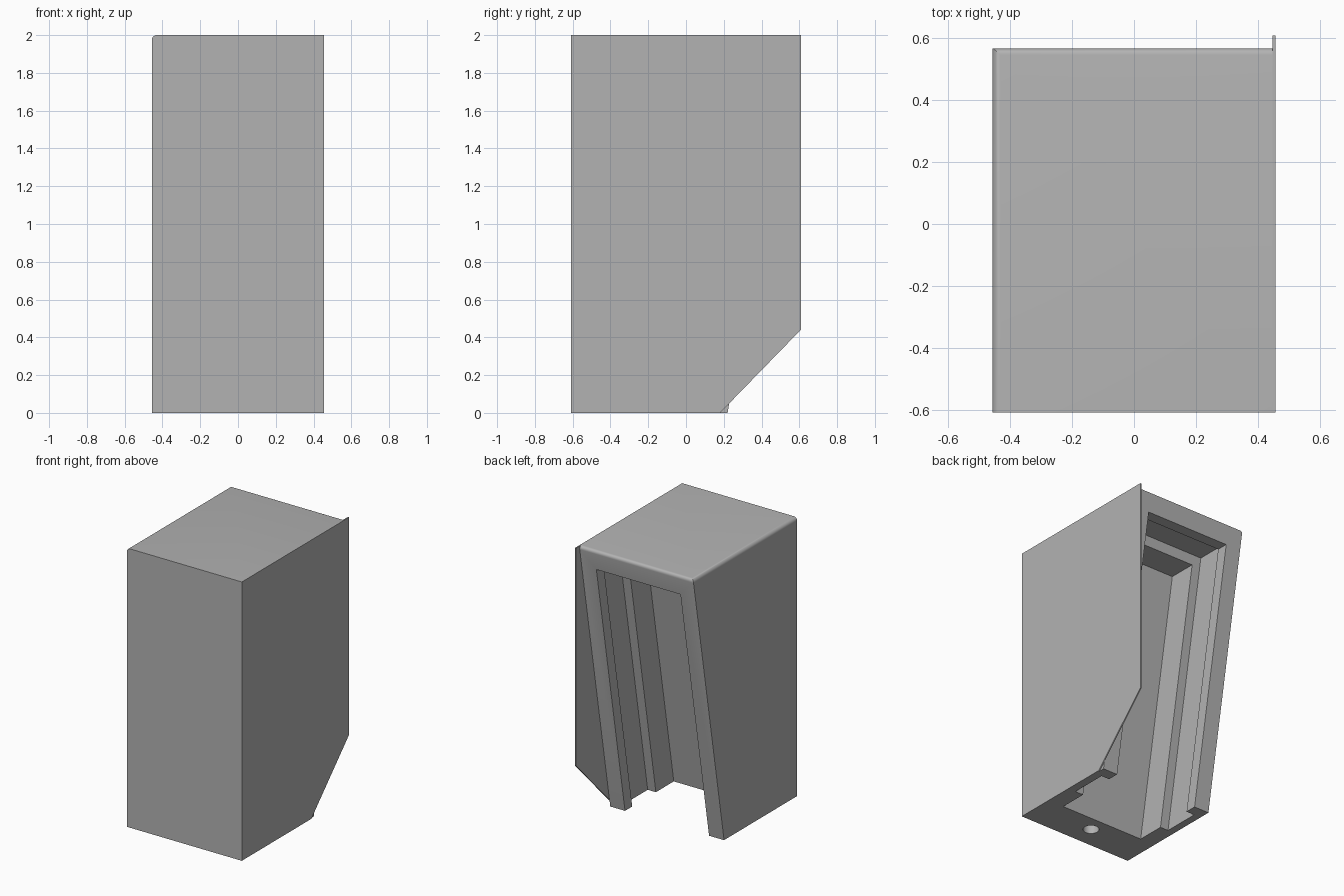
import bpy
import bmesh

if "Cube" in bpy.data.objects:
    bpy.data.objects.remove(bpy.data.objects["Cube"], do_unlink=True)

SLOPE = 0.175          # lean of the back and the cavity
HEIGHT = 2.0
X_MIN, X_BODY, X_MAX = -0.456, 0.447, 0.456

grey = bpy.data.materials.new("plain grey")
grey.use_nodes = True
colour = (0.45, 0.45, 0.45, 1)
grey.diffuse_color = colour
grey.node_tree.nodes["Principled BSDF"].inputs["Base Color"].default_value = colour


def add_object(name, bm):
    bmesh.ops.recalc_face_normals(bm, faces=bm.faces)
    mesh = bpy.data.meshes.new(name)
    bm.to_mesh(mesh)
    bm.free()
    mesh.materials.append(grey)
    obj = bpy.data.objects.new(name, mesh)
    bpy.context.collection.objects.link(obj)
    return obj


def side_profile(points, x0, x1):
    """Extrude a (y, z) outline along x."""
    bm = bmesh.new()
    face = bm.faces.new([bm.verts.new((x0, y, z)) for y, z in points])
    result = bmesh.ops.extrude_face_region(bm, geom=[face])
    verts = [v for v in result["geom"] if isinstance(v, bmesh.types.BMVert)]
    bmesh.ops.translate(bm, verts=verts, vec=(x1 - x0, 0, 0))
    return bm


def leaning(y0, y1, z0, z1):
    """Outline that leans with the back."""
    return [(y + SLOPE * z, z) for y, z in ((y0, z0), (y1, z0), (y1, z1), (y0, z1))]


# Main block, vertical at the front and leaning at the back
back_top = 0.22 + SLOPE * HEIGHT
bm = side_profile([(-0.608, 0), (0.22, 0), (back_top, HEIGHT), (-0.608, HEIGHT)],
                  X_MIN, X_BODY)


def on_top_rim(edge):
    a, b = (v.co for v in edge.verts)
    on_top = min(a.z, b.z) > HEIGHT - 0.001
    return on_top and (max(a.x, b.x) < X_MIN + 0.001 or min(a.y, b.y) > back_top - 0.001)


# Rounded top edges at the side and back
bmesh.ops.bevel(bm, geom=[e for e in bm.edges if on_top_rim(e)], offset=0.025,
                segments=5, profile=0.5, affect='EDGES')
body = add_object("housing_body", bm)

# Cutters: open cavity, wider panel groove, round socket underneath
cutters = [
    add_object("cavity_cutter", side_profile(leaning(-0.333, 0.5, -0.1, 1.855), -0.337, 0.33)),
    add_object("groove_cutter", side_profile(leaning(-0.13, 0.138, -0.12, 1.925), -0.402, 0.395)),
]
bm = bmesh.new()
bmesh.ops.create_cone(bm, cap_ends=True, segments=32, radius1=0.053, radius2=0.053, depth=0.6)
bmesh.ops.translate(bm, verts=bm.verts, vec=(-0.005, -0.447, 0))
cutters.append(add_object("socket_cutter", bm))

for cutter in cutters:
    cutter.hide_render = True
    mod = body.modifiers.new(cutter.name, 'BOOLEAN')
    mod.operation = 'DIFFERENCE'
    mod.solver = 'EXACT'
    mod.object = cutter

# Bake the cuts and drop the cutters
depsgraph = bpy.context.evaluated_depsgraph_get()
baked = bpy.data.meshes.new_from_object(body.evaluated_get(depsgraph))
body.modifiers.clear()
body.data = baked
for cutter in cutters:
    bpy.data.objects.remove(cutter, do_unlink=True)

# Thin side plate with a clipped lower back corner
add_object("side_plate", side_profile(
    [(-0.608, 0), (0.18, 0), (0.608, 0.44), (0.608, HEIGHT), (-0.608, HEIGHT)],
    X_BODY, X_MAX))

# Smooth the rounded edges only
bpy.ops.object.select_all(action='DESELECT')
body.select_set(True)
bpy.context.view_layer.objects.active = body
bpy.ops.object.shade_smooth_by_angle(angle=0.6)
